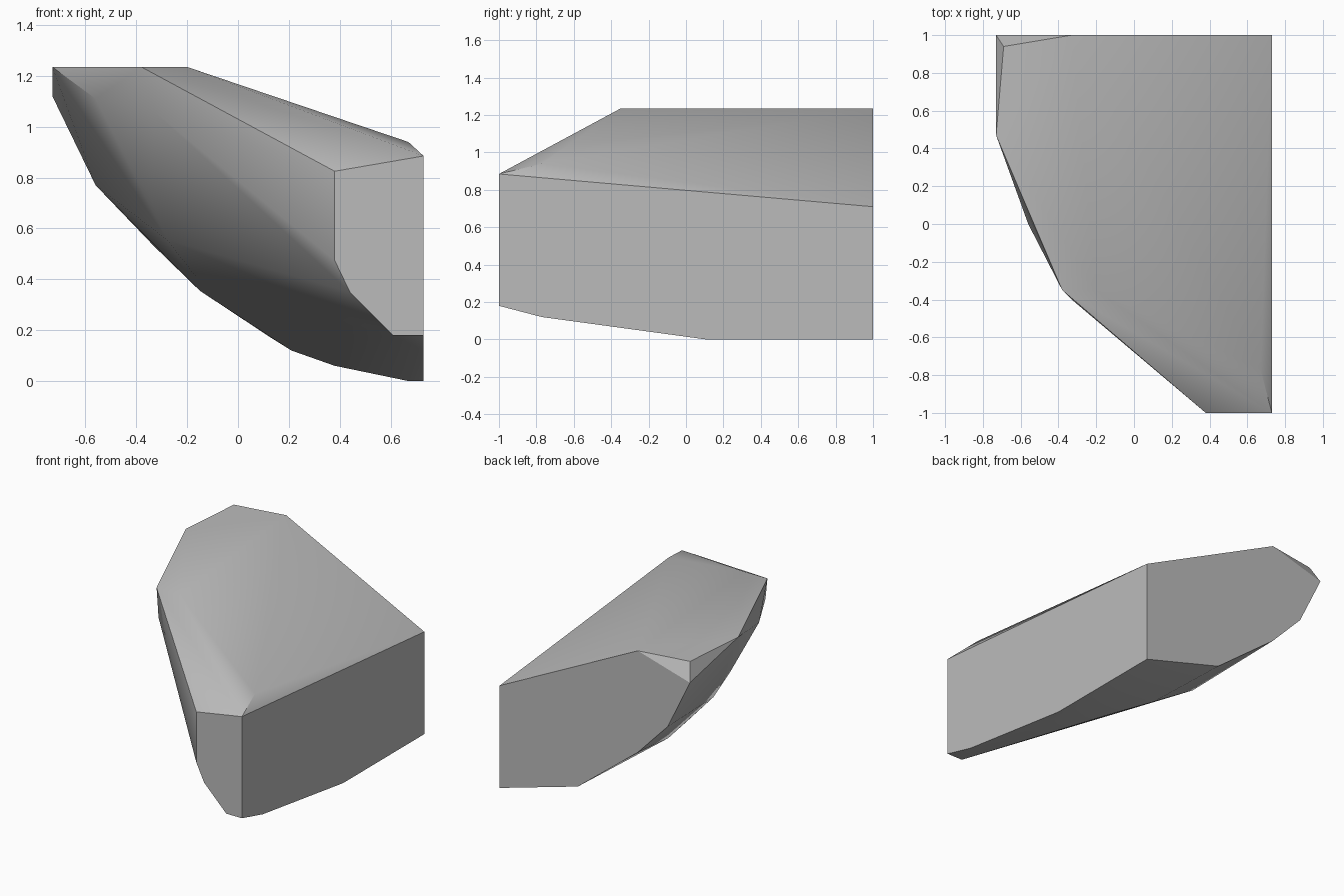
import bpy
import bmesh
import math
from mathutils import Vector

default_cube = bpy.data.objects.get("Cube")
if default_cube:
    bpy.data.objects.remove(default_cube, do_unlink=True)


def make_material(name, colour):
    material = bpy.data.materials.new(name)
    material.use_nodes = True
    material.diffuse_color = colour
    shader = material.node_tree.nodes["Principled BSDF"]
    shader.inputs["Base Color"].default_value = colour
    return material


def hull_object(name, points, material):
    """Wrap the points in a convex shell and merge its coplanar faces."""
    bm = bmesh.new()
    for point in points:
        bm.verts.new(point)
    result = bmesh.ops.convex_hull(bm, input=bm.verts[:])
    unused = set(result["geom_interior"]) | set(result["geom_unused"])
    loose = [item for item in unused if isinstance(item, bmesh.types.BMVert)]
    bmesh.ops.delete(bm, geom=loose, context="VERTS")
    bmesh.ops.dissolve_limit(bm, angle_limit=math.radians(0.5),
                             verts=bm.verts[:], edges=bm.edges[:])
    bmesh.ops.recalc_face_normals(bm, faces=bm.faces[:])
    mesh = bpy.data.meshes.new(name)
    bm.to_mesh(mesh)
    bm.free()
    mesh.materials.append(material)
    obj = bpy.data.objects.new(name, mesh)
    bpy.context.collection.objects.link(obj)
    return obj


side, end, crown = 0.73, 1.0, 1.235

# Flat cut at the front, as x and z
front_outline = [(side, 0.885), (0.38, 0.825), (0.38, 0.475),
                 (0.44, 0.35), (0.61, 0.18), (side, 0.18)]

# Flat cut at the back, as x and z
back_outline = [(side, 0.71), (-0.33, crown), (-side, 1.12), (-0.56, 0.77),
                (-0.33, 0.53), (0.13, 0.17), (side, 0)]

# Level crown, as x and y
crown_outline = [(-0.2, -0.35), (-0.38, -0.35), (-side, 0.47), (-0.69, 0.94)]

# Lower corners of the flat side, as y and z
side_corners = [(-0.77, 0.12), (0.11, 0)]

# Rounded shoulder and belly between the cuts
rough_corners = [(0.67, -0.77, 0.94), (-0.56, 0, 1.11), (-0.33, -0.4, 1.06),
                 (-0.34, 0, 0.71), (-0.28, 0.1, 0.556), (-0.165, 0.2, 0.41),
                 (-0.15, 0.41, 0.355), (0.21, 0.45, 0.12),
                 (0.38, 0.25, 0.06), (0.67, 0.11, 0)]

points = [Vector((x, -end, z)) for x, z in front_outline]
points += [Vector((x, end, z)) for x, z in back_outline]
points += [Vector((x, y, crown)) for x, y in crown_outline]
points += [Vector((side, y, z)) for y, z in side_corners]
points += [Vector(corner) for corner in rough_corners]

# Stone chunk with soft facets and crisp cut edges
stone_grey = make_material("stone grey", (0.5, 0.5, 0.5, 1))
rock = hull_object("rock_chunk", points, stone_grey)
bpy.ops.object.select_all(action="DESELECT")
rock.select_set(True)
bpy.context.view_layer.objects.active = rock
bpy.ops.object.shade_smooth_by_angle(angle=math.radians(30))
